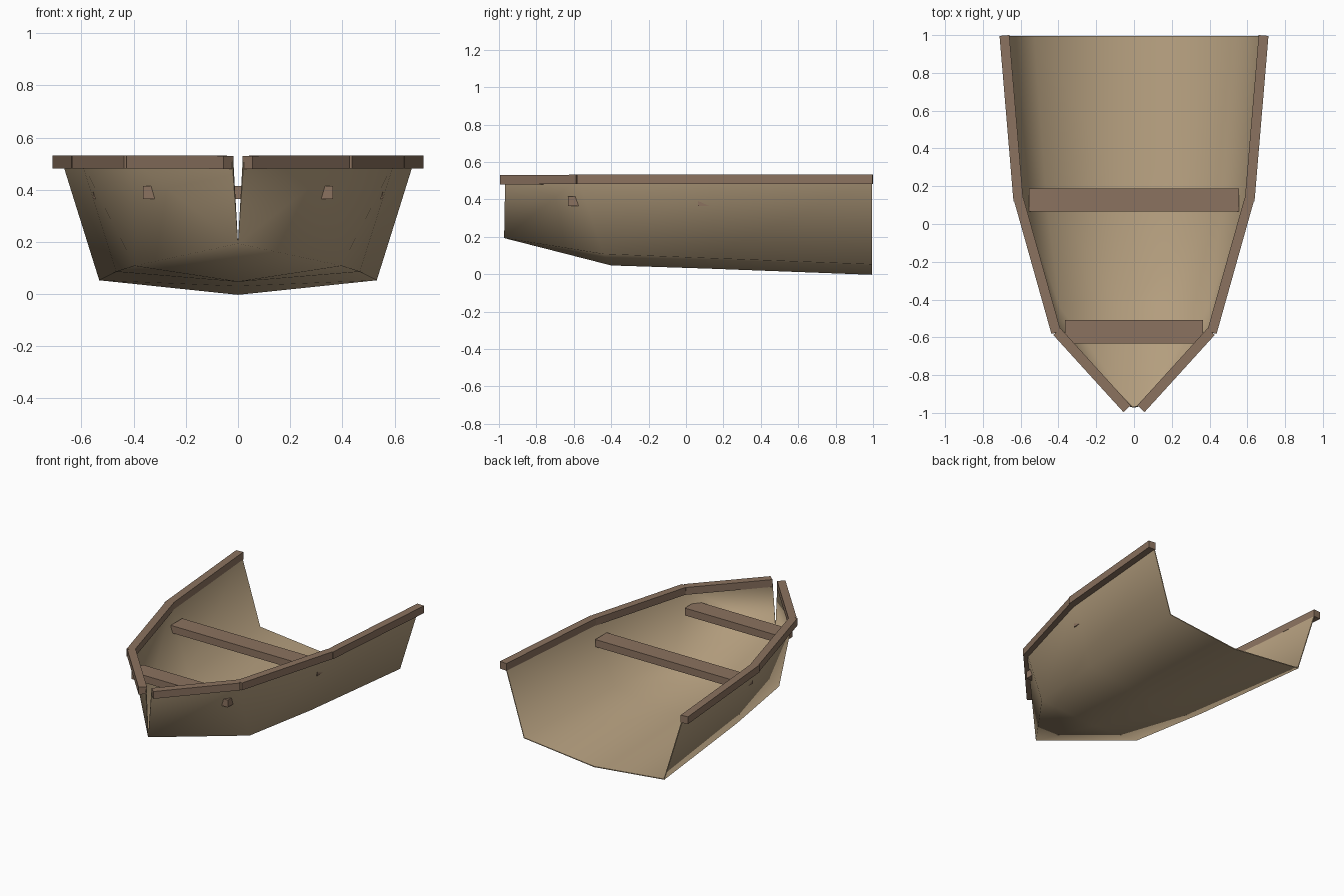
import bpy, bmesh
from mathutils import Vector, Matrix

if "Cube" in bpy.data.objects:
    bpy.data.objects.remove(bpy.data.objects["Cube"])


def material(name, color):
    m = bpy.data.materials.new(name)
    m.diffuse_color = (*color, 1)
    m.use_nodes = True
    m.node_tree.nodes["Principled BSDF"].inputs["Base Color"].default_value = m.diffuse_color
    return m


HULL = material("hull_wood", (0.48, 0.36, 0.22))
TRIM = material("trim_wood", (0.26, 0.17, 0.115))


def finish(name, bm, mat):
    bmesh.ops.recalc_face_normals(bm, faces=bm.faces)
    me = bpy.data.meshes.new(name)
    bm.to_mesh(me)
    bm.free()
    me.materials.append(mat)
    ob = bpy.data.objects.new(name, me)
    bpy.context.collection.objects.link(ob)
    return ob


def beam(name, a, b, width, height):
    """Box running from a to b, kept level across its width."""
    a, b = Vector(a), Vector(b)
    along = (b - a).normalized()
    side = along.cross(Vector((0, 0, 1))).normalized()
    up = side.cross(along)
    rot = Matrix((side, along, up)).transposed().to_4x4()
    size = Matrix.Diagonal((width, (b - a).length, height, 1))
    bm = bmesh.new()
    bmesh.ops.create_cube(bm, size=1, matrix=Matrix.Translation((a + b) / 2) @ rot @ size)
    return finish(name, bm, TRIM)


# Hull shell: gunwale, chine and keel points at four stations, stern to bow
stations = [
    [(0.672, 0.995, 0.51), (0.53, 0.995, 0.055), (0, 0.995, 0.0)],
    [(0.598, 0.13, 0.51), (0.465, 0.12, 0.088), (0, 0.12, 0.033)],
    [(0.402, -0.575, 0.51), (0.395, -0.44, 0.11), (0, -0.40, 0.05)],
    [(0.02, -0.965, 0.51), (0.0, -0.97, 0.195)],
]
bm = bmesh.new()
keel = {}
for s in (1, -1):
    rows = []
    for i, st in enumerate(stations):
        row = []
        for x, y, z in st:
            if x == 0:
                if i not in keel:
                    keel[i] = bm.verts.new((0, y, z))
                row.append(keel[i])
            else:
                row.append(bm.verts.new((s * x, y, z)))
        rows.append(row)
    for r, q in zip(rows[:2], rows[1:3]):
        for j in range(2):
            bm.faces.new((r[j], r[j + 1], q[j + 1], q[j]))
    r, q = rows[2], rows[3]
    bm.faces.new((r[0], r[1], q[1], q[0]))
    bm.faces.new((r[1], r[2], q[1]))
hull = finish("hull", bm, HULL)
mod = hull.modifiers.new("thickness", 'SOLIDIFY')
mod.thickness = 0.006
mod.offset = 0
bpy.context.view_layer.objects.active = hull
hull.select_set(True)
bpy.ops.object.modifier_apply(modifier=mod.name)
bpy.ops.object.shade_smooth_by_angle(angle=1.4)

# Gunwale rails: three straight beams per side
rails = [
    ("stern", (0.686, 0.998, 0.507), (0.612, 0.12, 0.507)),
    ("middle", (0.61, 0.13, 0.507), (0.412, -0.575, 0.507)),
    ("bow", (0.408, -0.57, 0.507), (0.037, -0.978, 0.505)),
]
for s, label in ((1, "right"), (-1, "left")):
    for part, a, b in rails:
        beam(f"{part}_rail_{label}", (s * a[0], *a[1:]), (s * b[0], *b[1:]), 0.052, 0.05)

# Plank seats, their ends just piercing the hull
for name, half, y in (("middle_seat", 0.555, 0.127), ("bow_seat", 0.365, -0.57)):
    beam(name, (-half, y, 0.39), (half, y, 0.39), 0.124, 0.05)
